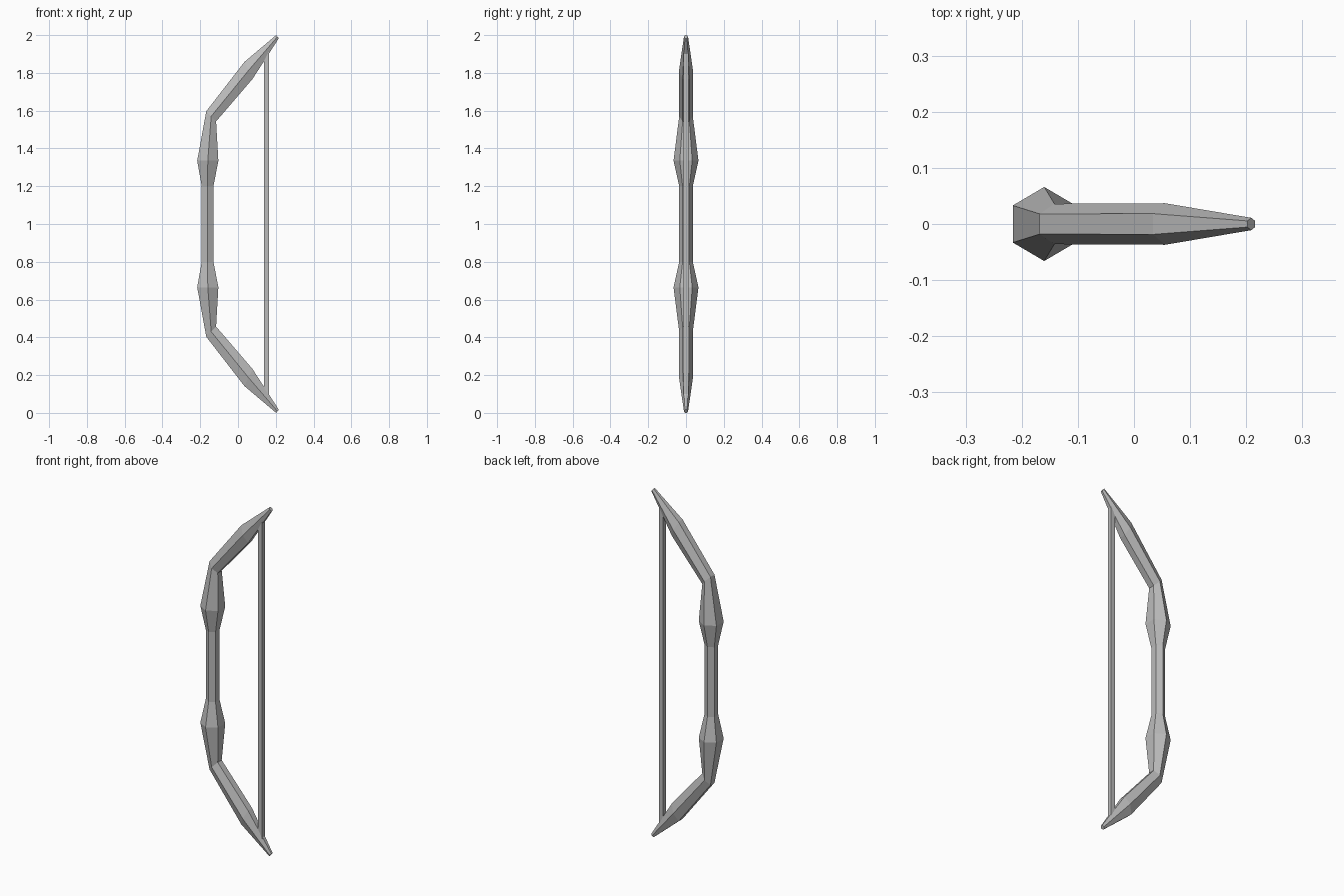
import bpy, bmesh

cube = bpy.data.objects.get("Cube")
if cube:
    bpy.data.objects.remove(cube, do_unlink=True)

grey = bpy.data.materials.new("plain grey")
grey.use_nodes = True
grey.diffuse_color = (0.5, 0.5, 0.5, 1)
grey.node_tree.nodes["Principled BSDF"].inputs["Base Color"].default_value = (0.5, 0.5, 0.5, 1)


def loft(name, rings):
    """Skin a row of equal-length point rings and cap both ends."""
    bm = bmesh.new()
    loops = [[bm.verts.new(p) for p in ring] for ring in rings]
    n = len(loops[0])
    for a, b in zip(loops, loops[1:]):
        for i in range(n):
            j = (i + 1) % n
            bm.faces.new((a[i], a[j], b[j], b[i]))
    bm.faces.new(loops[0])
    bm.faces.new(loops[-1])
    bmesh.ops.recalc_face_normals(bm, faces=bm.faces)
    mesh = bpy.data.meshes.new(name)
    bm.to_mesh(mesh)
    bm.free()
    mesh.materials.append(grey)
    obj = bpy.data.objects.new(name, mesh)
    bpy.context.collection.objects.link(obj)
    return obj


def hexagon(outer, inner, r):
    """Six-sided section: flats on the outer and inner edge, points at +-y."""
    (xo, zo), (xi, zi) = outer, inner
    xm, zm = (xo + xi) / 2, (zo + zi) / 2
    h = r / 2
    return [(xo, -h, zo), (xm, -r, zm), (xi, -h, zi),
            (xi, h, zi), (xm, r, zm), (xo, h, zo)]


def flip(ring):
    return [(x, y, 2 - z) for x, y, z in ring]


# Upper half of the bow: outer edge (x, z), inner edge (x, z), half width
upper = [hexagon(*s) for s in (
    ((-0.192, 1.2), (-0.13, 1.2), 0.036),       # top of the grip
    ((-0.216, 1.335), (-0.104, 1.335), 0.066),  # swelling
    ((-0.168, 1.597), (-0.116, 1.543), 0.036),  # elbow
    ((0.034, 1.858), (0.077, 1.768), 0.037),    # limb bend
    ((0.202, 2.0), (0.216, 1.983), 0.011),      # tip
)]
loft("bow_stave", [flip(r) for r in reversed(upper)] + upper)

# Square string held between the limbs
w = 0.013
loft("bow_string", [[(0.15 + sx * w, sy * w, z)
                     for sx, sy in ((-1, -1), (1, -1), (1, 1), (-1, 1))]
                    for z in (0.09, 1.91)])
